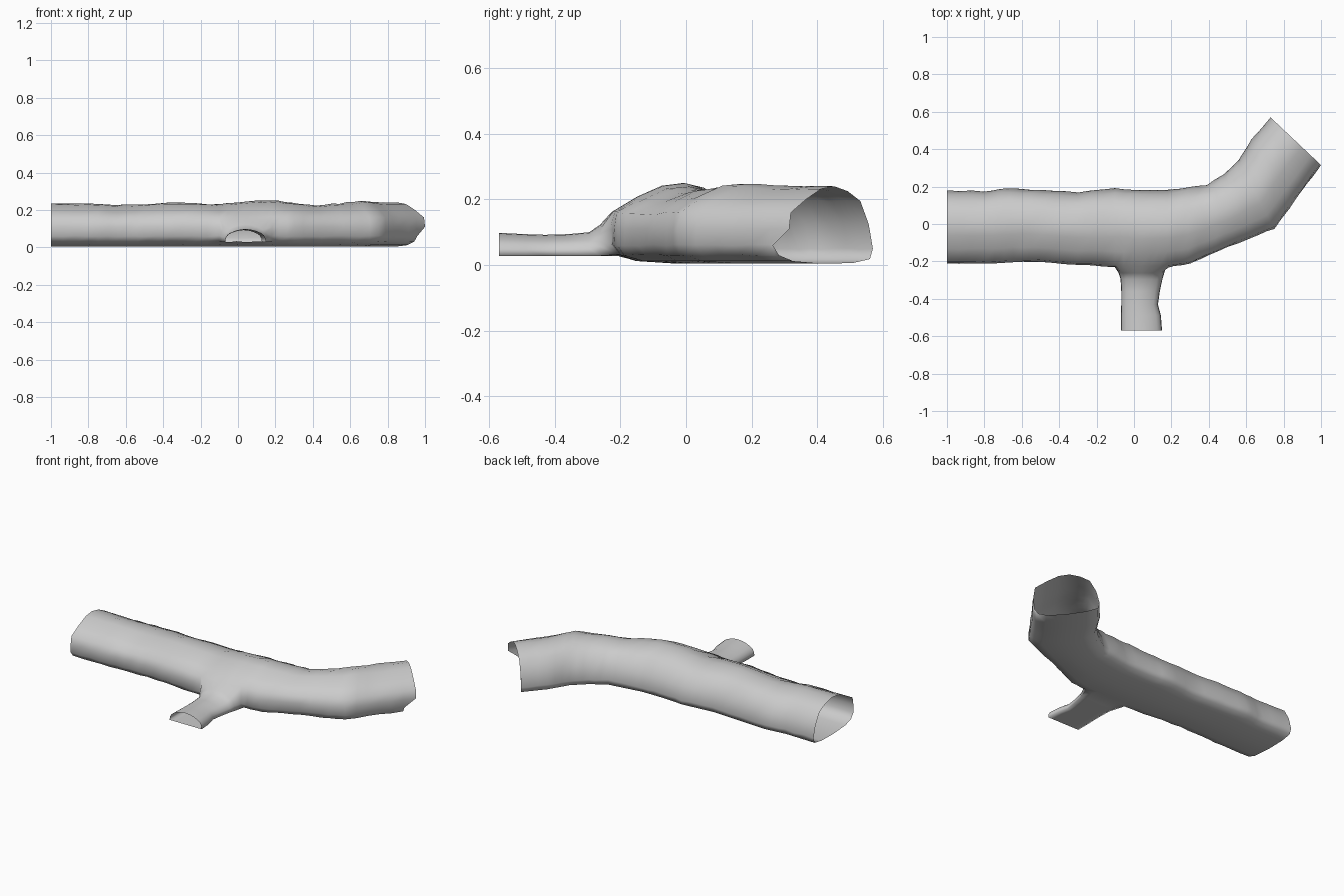
import bpy, bmesh, random
from mathutils import Vector

if "Cube" in bpy.data.objects:
    bpy.data.objects.remove(bpy.data.objects["Cube"])

random.seed(4)
SUB = 3  # rings per key section

# Key sections along the tunnel: right wall x, y, left wall x, y, roof height
KEYS = [
    (-1.0, -.21, -1.0, .18, .235), (-.8, -.21, -.8, .175, .235),
    (-.64, -.205, -.67, .19, .225), (-.5, -.2, -.5, .18, .232),
    (-.3, -.22, -.3, .17, .24), (-.1, -.23, -.1, .19, .23),
    (.04, -.235, .04, .18, .245), (.18, -.23, .18, .18, .25),
    (.3, -.21, .28, .195, .24), (.45, -.145, .39, .21, .225),
    (.62, -.075, .48, .265, .235), (.75, -.025, .56, .34, .25),
    (.87, .14, .63, .455, .24), (1.0, .315, .73, .57, .24),
]
# Cross-section: fraction from right wall to left wall, height (roof at .24)
PROFILE = [(.2, .012), (.06, .03), (0, .06), (0, .11), (.02, .16), (.2, .2),
           (.38, .232), (.54, .24), (.7, .225), (.85, .195), (.95, .125),
           (1, .05), (.97, .018), (.8, .006), (.5, .004)]
N = len(PROFILE)


def section(s):
    """Interpolate the key sections at ring number s."""
    k = min(s // SUB, len(KEYS) - 2)
    f = s / SUB - k
    return [a + (b - a) * f for a, b in zip(KEYS[k], KEYS[k + 1])]


bm = bmesh.new()
rings = []
last = (len(KEYS) - 1) * SUB
for s in range(last + 1):
    rx, ry, lx, ly, top = section(s)
    ring = []
    for t, z in PROFILE:
        p = Vector((rx + (lx - rx) * t, ry + (ly - ry) * t, z))
        if z > .1:
            p.z = .1 + (z - .1) * (top - .1) / .14
        if s == last and z < .1:  # the outer lower corner of the mouth is set back
            p -= Vector((.05, .05, 0)) * (1 - t)
        if 0 < s < last and z > .02:  # rough rock walls
            p += Vector([random.uniform(-.003, .003) for _ in range(3)])
        ring.append(bm.verts.new(p))
    rings.append(ring)

# Main tunnel skin, leaving a doorway for the side passage
S0, S1, J0, J1 = 5 * SUB, 7 * SUB, 1, 4
for s in range(last):
    for j in range(N):
        if S0 <= s < S1 and J0 <= j < J1:
            continue
        k = (j + 1) % N
        bm.faces.new((rings[s][j], rings[s + 1][j], rings[s + 1][k], rings[s][k]))

# Side passage: domed rings that continue from the doorway edge
W, H = S1 - S0, J1 - J0
params = ([(i, 0) for i in range(W)] + [(W, j) for j in range(H)] +
          [(i, H) for i in range(W, 0, -1)] + [(0, j) for j in range(H, 0, -1)])
prev = [rings[S0 + i][J0 + j] for i, j in params]
# y, centre x, half width, height
for y, cx, hw, h in [(-.262, .04, .122, .095), (-.295, .04, .112, .072),
                     (-.36, .035, .103, .066), (-.43, .03, .098, .064),
                     (-.49, .037, .107, .066), (-.57, .04, .11, .07)]:
    ring = []
    for i, j in params:
        a, b = 2 * i / W - 1, j / H
        ring.append(bm.verts.new((cx + hw * a * (1 - .25 * b * b), y,
                                  .028 + h * b * (1 - .3 * a * a * b))))
    n = len(ring)
    for q in range(n):
        r = (q + 1) % n
        bm.faces.new((prev[q], ring[q], ring[r], prev[r]))
    prev = ring

bmesh.ops.recalc_face_normals(bm, faces=bm.faces)
# Make sure the skin faces outwards
bm.normal_update()
roof = max(bm.faces, key=lambda f: f.calc_center_median().z)
if roof.normal.z < 0:
    bmesh.ops.reverse_faces(bm, faces=bm.faces)
for f in bm.faces:
    f.smooth = True

mesh = bpy.data.meshes.new("tunnel")
bm.to_mesh(mesh)
bm.free()
grey = bpy.data.materials.new("stone grey")
grey.diffuse_color = (.6, .6, .6, 1)
grey.use_nodes = True
grey.node_tree.nodes["Principled BSDF"].inputs["Base Color"].default_value = grey.diffuse_color
mesh.materials.append(grey)
bpy.context.collection.objects.link(bpy.data.objects.new("tunnel", mesh))
